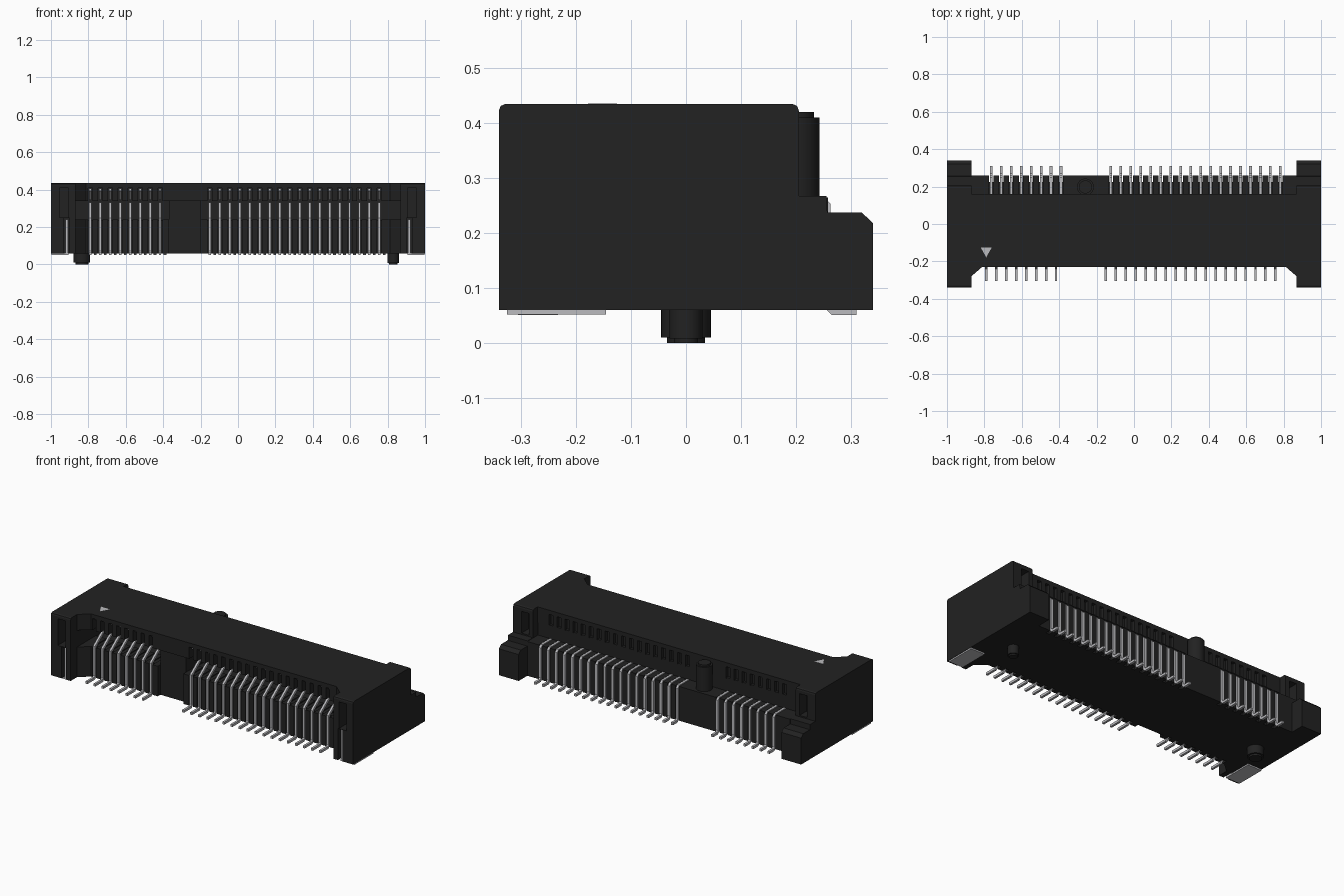
import bpy, bmesh, math
from mathutils import Vector

if "Cube" in bpy.data.objects:
    bpy.data.objects.remove(bpy.data.objects["Cube"])


def material(name, c):
    m = bpy.data.materials.new(name)
    m.diffuse_color = (*c, 1)
    m.use_nodes = True
    m.node_tree.nodes["Principled BSDF"].inputs["Base Color"].default_value = m.diffuse_color
    return m


BLACK = material("black_plastic", (0.016, 0.016, 0.016))
METAL = material("tin_metal", (0.50, 0.50, 0.52))
PITCH = 0.0533


def finish(name, bm, mat):
    bmesh.ops.recalc_face_normals(bm, faces=bm.faces)
    me = bpy.data.meshes.new(name)
    bm.to_mesh(me)
    bm.free()
    me.materials.append(mat)
    ob = bpy.data.objects.new(name, me)
    bpy.context.collection.objects.link(ob)
    return ob


def prism(bm, pts, axis, a, b):
    """Extrude a 2D outline along x (points are y,z) or z (points are x,y)."""
    def at(p, d):
        return (d, p[0], p[1]) if axis == 'x' else (p[0], p[1], d)
    lo = [bm.verts.new(at(p, a)) for p in pts]
    hi = [bm.verts.new(at(p, b)) for p in pts]
    n = len(pts)
    bm.faces.new(lo)
    bm.faces.new(hi[::-1])
    for i in range(n):
        bm.faces.new((lo[i], hi[i], hi[(i + 1) % n], lo[(i + 1) % n]))


def box(bm, x0, x1, y0, y1, z0, z1):
    prism(bm, [(y0, z0), (y1, z0), (y1, z1), (y0, z1)], 'x', x0, x1)


def boxes(name, mat, *dims):
    bm = bmesh.new()
    for d in dims:
        box(bm, *d)
    return finish(name, bm, mat)


def comb(xs, x0, x1, groove):
    """Solid spans left between grooves centred on xs."""
    spans = []
    for x in xs:
        spans.append((x0, x - groove / 2))
        x0 = x + groove / 2
    return spans + [(x0, x1)]


def pins(name, xs, path, width, thick):
    """Bent flat strips that follow a y,z path."""
    p = [Vector(q) for q in path]
    left, right = [], []
    for i, q in enumerate(p):
        ds = []
        if i > 0:
            ds.append((q - p[i - 1]).normalized())
        if i < len(p) - 1:
            ds.append((p[i + 1] - q).normalized())
        ns = [Vector((-d.y, d.x)) for d in ds]
        n = sum(ns, Vector((0, 0))).normalized()
        n *= thick / 2 / max(0.5, n.dot(ns[0]))
        left.append(q + n)
        right.append(q - n)
    bm = bmesh.new()
    for x in xs:
        for i in range(len(p) - 1):
            prism(bm, [left[i], left[i + 1], right[i + 1], right[i]], 'x', x - width / 2, x + width / 2)
    bmesh.ops.remove_doubles(bm, verts=bm.verts, dist=1e-5)
    return finish(name, bm, METAL)


def cylinder(name, x, y, r, z0, z1, bevel, both=False):
    bm = bmesh.new()
    bmesh.ops.create_cone(bm, cap_ends=True, segments=32, radius1=r, radius2=r, depth=z1 - z0)
    bmesh.ops.translate(bm, verts=bm.verts, vec=(x, y, (z0 + z1) / 2))
    bmesh.ops.bevel(bm, geom=[e for e in bm.edges if abs(e.verts[0].co.z - e.verts[1].co.z) < 1e-6],
                    offset=bevel, segments=2, affect='EDGES')
    ob = finish(name, bm, BLACK)
    for f in ob.data.polygons:
        f.use_smooth = abs(f.normal.z) < 0.9
    ob.data.set_sharp_from_angle(angle=math.radians(30))
    return ob


front_a = [-0.79 + PITCH * i for i in range(8)]
front_b = [-0.15 + PITCH * i for i in range(18)]
front_x = front_a + front_b
back_x = [x + PITCH / 2 for x in front_x]

# End blocks with stepped side profile and pockets
SIDE = [(-.34, .06), (.34, .06), (.34, .218), (.32, .237), (.257, .237), (.255, .267), (.205, .267),
        (.205, .423), (.202, .431), (.193, .435), (-.328, .435), (-.337, .431), (-.34, .423)]
for s, side in ((-1, "left"), (1, "right")):
    def span(a, b):
        return (min(s * a, s * b), max(s * a, s * b))
    bm = bmesh.new()
    prism(bm, SIDE, 'x', *span(.87, 1))
    block = finish(side + "_end_block", bm, BLACK)
    cut = boxes(side + "_pocket_cutter", BLACK,
                (*span(.905, .955), -.36, -.25, .25, .41),
                (*span(.90, .93), -.36, -.27, .04, .249),
                (*span(.895, .945), .14, .23, .275, .405))
    cut.hide_render = True
    cut.hide_viewport = True
    mod = block.modifiers.new("pockets", 'BOOLEAN')
    mod.object = cut
    mod.solver = 'EXACT'
    # Angled guides between the block and the slot
    bm = bmesh.new()
    for z0, z1 in ((.06, .24), (.34, .435)):
        prism(bm, [(s * .87, -.28), (s * .81, -.228), (s * .87, -.228)], 'z', z0, z1)
    finish(side + "_slot_guide", bm, BLACK)
    # Solder tab: pad underneath plus upright strip
    boxes(side + "_solder_tab", METAL,
          (*span(.905, .998), -.325, -.145, .052, .061),
          (*span(.908, .921), -.325, -.29, .055, .24))

# Central housing: base, slot rear wall and roof
boxes("housing_base", BLACK, (-.87, .87, -.20, .225, .06, .235))
boxes("slot_rear_wall", BLACK, (-.87, .87, .06, .14, .23, .42))
boxes("housing_roof", BLACK, (-.87, .87, -.23, .16, .41, .435))
boxes("slot_key", BLACK, (-.37, -.20, -.205, .08, .06, .415))

# Ribs between the contacts
boxes("front_lip_ribs", BLACK, *[(a, b, -.23, -.10, .06, .24)
      for a, b in comb(front_a, -.87, -.37, .024) + comb(front_b, -.20, .87, .024)])
boxes("front_roof_ribs", BLACK, *[(a, b, -.23, .07, .34, .412) for a, b in comb(front_x, -.87, .87, .024)])
boxes("back_ledge_ribs", BLACK, *[(a, b, .13, .258, .06, .265) for a, b in comb(back_x, -.87, .87, .022)])
boxes("back_roof_ribs", BLACK, *[(a, b, .12, .16, .34, .412) for a, b in comb(back_x, -.87, .87, .026)])
boxes("back_wall_panel", BLACK, (-.87, .87, .12, .157, .23, .345))

# Contacts
pins("front_contacts", front_x, [(-.305, .058), (-.236, .058), (-.226, .07), (-.226, .245),
                                 (-.12, .325), (-.09, .325), (.0, .25)], .013, .014)
pins("upper_contacts", front_x, [(.07, .385), (-.10, .352), (-.19, .40), (-.21, .40)], .013, .012)
pins("back_contacts", back_x, [(.31, .058), (.268, .058), (.256, .07), (.256, .25),
                               (.246, .26), (.13, .26)], .014, .014)

# Rear post and bottom locating pegs
cylinder("rear_post", -.26, .198, .045, .22, .42, .01)
cylinder("left_locating_peg", -.835, 0, .045, 0, .07, .01)
cylinder("right_locating_peg", .83, 0, .03, 0, .07, .008)

# Pin-one mark
bm = bmesh.new()
prism(bm, [(-.82, -.125), (-.79, -.178), (-.76, -.125)], 'z', .433, .436)
finish("pin_one_mark", bm, METAL)
